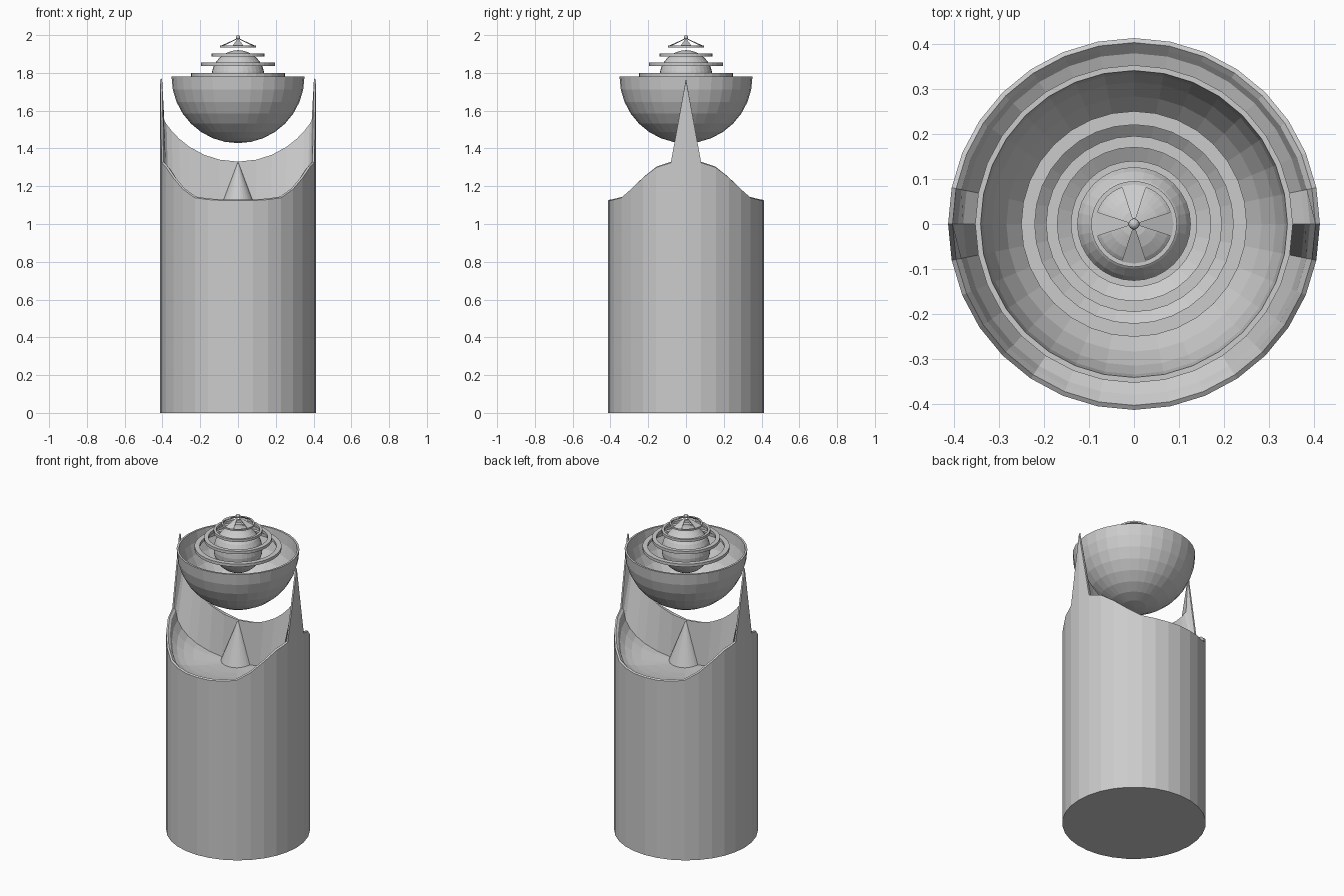
import bpy, bmesh
from math import sin, cos, pi, sqrt

cube = bpy.data.objects.get("Cube")
if cube:
    bpy.data.objects.remove(cube, do_unlink=True)

SEG = 32
grey = bpy.data.materials.new("plain grey")
grey.use_nodes = True
colour = (0.6, 0.6, 0.6, 1)
grey.diffuse_color = colour
grey.node_tree.nodes["Principled BSDF"].inputs["Base Color"].default_value = colour


def finish(name, bm):
    bmesh.ops.recalc_face_normals(bm, faces=bm.faces)
    mesh = bpy.data.meshes.new(name)
    bm.to_mesh(mesh)
    bm.free()
    mesh.materials.append(grey)
    obj = bpy.data.objects.new(name, mesh)
    bpy.context.collection.objects.link(obj)
    return obj


def bridge(bm, a, b):
    for i in range(len(a)):
        j = (i + 1) % len(a)
        bm.faces.new((a[i], a[j], b[j], b[i]))


def fan(bm, ring, z):
    tip = bm.verts.new((0, 0, z))
    for i in range(len(ring)):
        bm.faces.new((ring[i], ring[(i + 1) % len(ring)], tip))


def circle(bm, r, height):
    # height is a function of the segment number
    return [bm.verts.new((r * cos(2 * pi * k / SEG), r * sin(2 * pi * k / SEG), height(k)))
            for k in range(SEG)]


def lathe(name, profile, closed=False, start=None, end=None):
    bm = bmesh.new()
    rings = [circle(bm, r, lambda k, z=z: z) for r, z in profile]
    for a, b in zip(rings, rings[1:]):
        bridge(bm, a, b)
    if closed:
        bridge(bm, rings[-1], rings[0])
    if start is not None:
        fan(bm, rings[0], start)
    if end is not None:
        fan(bm, rings[-1], end)
    return finish(name, bm)


# Column: wavy rim, a pointed spike on each side, hollow top with a ridge and central cone
RIM = [1.77, 1.33, 1.305, 1.25, 1.19, 1.145, 1.135, 1.13, 1.13]
FLOOR, PEAK, BASIN = 1.07, 1.33, 0.39


def steps_from_side(k):
    k %= SEG // 2
    return min(k, SEG // 2 - k)


def rim(k):
    return RIM[steps_from_side(k)]


def hollow(t):
    def height(k):
        if steps_from_side(k) == 0:
            return PEAK + 0.46 - sqrt(0.46 ** 2 - (t * BASIN) ** 2)
        return FLOOR + (rim(k) - 0.012 - FLOOR) * (1 - sqrt(1 - t * t))
    return height


bm = bmesh.new()
bottom = circle(bm, 0.412, lambda k: 0)
bm.faces.new(bottom)
rings = [bottom,
         circle(bm, 0.412, lambda k: rim(k) - 0.006),
         circle(bm, 0.402, rim)]
for t in (1, 0.97, 0.9, 0.8, 0.66, 0.46, 0.25):
    rings.append(circle(bm, t * BASIN, hollow(t)))
for a, b in zip(rings, rings[1:]):
    bridge(bm, a, b)
fan(bm, rings[-1], PEAK)
finish("column", bm)

# Floating hemispherical bowl, a thin shell
RIM_Z = 1.78


def arc(radius, steps=8):
    return [(radius * cos(i * pi / 2 / steps), RIM_Z - radius * sin(i * pi / 2 / steps))
            for i in range(steps)]


lathe("bowl", arc(0.352)[::-1] + arc(0.34), start=RIM_Z - 0.352, end=RIM_Z - 0.34)

# Ball in the bowl
ball = [(0.14 * sin(i * pi / 16), RIM_Z - 0.14 * cos(i * pi / 16)) for i in range(1, 16)]
lathe("ball", ball, start=RIM_Z - 0.14, end=RIM_Z + 0.14)


# Flat rings around the ball
def flat_ring(name, inner, outer, z, thick):
    lo, hi = z - thick / 2, z + thick / 2
    lathe(name, [(inner, lo), (outer, lo), (outer, hi), (inner, hi)], closed=True)


flat_ring("lower_ring", 0.22, 0.25, 1.79, 0.018)
flat_ring("middle_ring", 0.17, 0.195, 1.845, 0.018)
flat_ring("upper_ring", 0.125, 0.14, 1.895, 0.016)
flat_ring("canopy_ring", 0.085, 0.095, 1.94, 0.01)

# Four sloping wedge blades between the canopy ring and the tip
bm = bmesh.new()
for q in range(4):
    layers = []
    for drop in (0, 0.005):
        points = [bm.verts.new((0, 0, 1.985 - drop))]
        for s in (-1, 0, 1):
            a = q * pi / 2 + s * pi / 10
            points.append(bm.verts.new((0.092 * cos(a), 0.092 * sin(a), 1.943 - drop)))
        layers.append(points)
    for points in layers:
        bm.faces.new(points)
    bridge(bm, *layers)
finish("canopy_blades", bm)

# Small bead on the tip
bm = bmesh.new()
bmesh.ops.create_uvsphere(bm, u_segments=16, v_segments=8, radius=0.012)
finish("tip_bead", bm).location.z = 1.988
